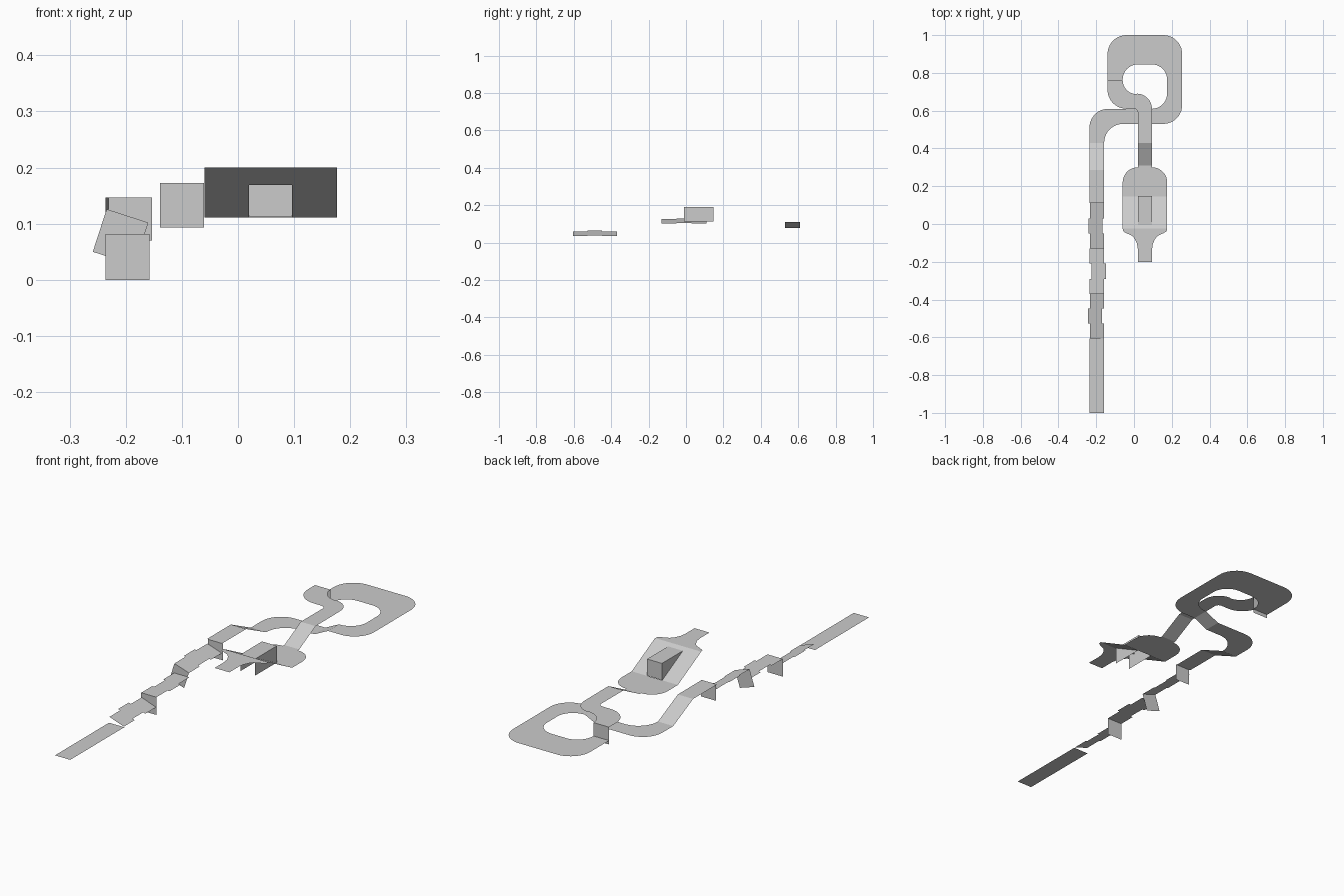
import bpy, bmesh, math
from math import sin, cos, radians

if "Cube" in bpy.data.objects:
    bpy.data.objects.remove(bpy.data.objects["Cube"])


def sheet(name, quads):
    """Thin open surface built from quads, welded together."""
    bm = bmesh.new()
    for q in quads:
        bm.faces.new([bm.verts.new(p) for p in q])
    bmesh.ops.remove_doubles(bm, verts=bm.verts, dist=1e-4)
    bmesh.ops.dissolve_degenerate(bm, edges=bm.edges, dist=1e-4)
    me = bpy.data.meshes.new(name)
    bm.to_mesh(me)
    bm.free()
    ob = bpy.data.objects.new(name, me)
    bpy.context.collection.objects.link(ob)
    return ob


def ribbon(name, pairs):
    """Road surface between matching left and right edge points."""
    return sheet(name, [(a[0], a[1], b[1], b[0]) for a, b in zip(pairs, pairs[1:])])


def turn(cl, rl, cr, rr, a0, a1, z, n=10):
    """Left/right edge pairs of a bend; each edge has its own arc centre."""
    out = []
    for i in range(n + 1):
        a = radians(a0 + (a1 - a0) * i / n)
        out.append(tuple((c[0] + r * cos(a), c[1] + r * sin(a), z)
                         for c, r in ((cl, rl), (cr, rr))))
    return out


def across(x0, x1, y, z):
    return ((x0, y, z), (x1, y, z))


# straight start lane
XL, XR, XC, HALF = -0.236, -0.158, -0.197, 0.039
ribbon("start_lane", [across(XL, XR, -1, 0.033), across(XL, XR, -0.605, 0.033)])


# stepped lanes: three sections each, middle one shifted sideways
def step_lane(name, y0, y1, z, tilt, shift):
    t = radians(tilt)
    quads = []
    for i in range(3):
        s = shift if i == 1 else 0
        ya, yb = (y0 + (y1 - y0) * k / 3 for k in (i, i + 1))
        l, r = ((XC + d * cos(t), z - d * sin(t)) for d in (s - HALF, s + HALF))
        quads.append(((l[0], ya, l[1]), (r[0], ya, r[1]), (r[0], yb, r[1]), (l[0], yb, l[1])))
    sheet(name, quads)


def step_wall(name, y, z, tilt=0, xc=XC, h=0.08):
    t = radians(tilt)
    p = [(xc + d * cos(t) - k * sin(t), y, z - d * sin(t) - k * cos(t))
         for d, k in ((-HALF, h), (HALF, h), (HALF, 0), (-HALF, 0))]
    sheet(name, [p])


step_lane("step_lane_low", -0.605, -0.37, 0.048, 19, -0.011)
step_lane("step_lane_mid", -0.37, -0.13, 0.082, 0, 0.011)
step_lane("step_lane_high", -0.13, 0.11, 0.114, 18, -0.008)
step_wall("step_wall_low", -0.37, 0.082, h=0.082)
step_wall("step_wall_mid", -0.13, 0.114, 18)
step_wall("step_wall_high", 0.11, 0.147, xc=-0.192, h=0.077)

# descending lane, bend and rise into the loop
ribbon("descending_bend",
       [across(XL, XR, 0.11, 0.147), across(XL, XR, 0.285, 0.147), across(XL, XR, 0.43, 0.077)]
       + turn((-0.136, 0.51), 0.1, (-0.058, 0.43), 0.1, 180, 90, 0.077)
       + [((0.02, 0.61, 0.077), (0.02, 0.53, 0.077)),
          ((0.09, 0.61, 0.111), (0.09, 0.53, 0.111))])

# lower loop
Z1 = 0.111
ribbon("lower_loop",
       [((0.09, 0.61, Z1), (0.09, 0.53, Z1))]
       + turn((0.095, 0.69), 0.08, (0.155, 0.63), 0.1, -90, 0, Z1)
       + turn((0.095, 0.765), 0.08, (0.155, 0.9), 0.1, 0, 90, Z1)
       + turn((0.02, 0.765), 0.08, (-0.04, 0.9), 0.1, 90, 180, Z1)
       + [((-0.06, 0.762, Z1), (-0.14, 0.762, Z1))])
step_wall("loop_step_wall", 0.762, 0.173, xc=-0.1)

# upper s-bend and ramp down to the final plate
Z2 = 0.173
ribbon("upper_s_bend",
       [((-0.06, 0.762, Z2), (-0.14, 0.762, Z2))]
       + turn((0.015, 0.762), 0.075, (-0.04, 0.71), 0.1, 180, 270, Z2)
       + turn((0.015, 0.61), 0.08, (0, 0.59), 0.02, 90, 0, Z2)
       + [((0.096, y, z), (0.02, y, z)) for y, z in ((0.43, Z2), (0.31, Z1), (0.3, Z1))])

# final plate: rounded shoulders, ramp with an opening, narrow exit lane
CX, IN, OUT = 0.058, 0.038, 0.118
rows = [(0.22 + 0.08 * cos(radians(a)), IN + 0.08 * sin(radians(a)), Z1)
        for a in range(0, 91, 10)]
ramp_top, ramp_bot = (-0.025, 0.2), (0.145, Z1)
cut_y = 0.035
cut_z = Z1 + (0.2 - Z1) * (0.145 - cut_y) / 0.17
rows += [(0.145, OUT, Z1), (cut_y, OUT, cut_z), (-0.025, OUT, 0.2)]
rows += [(y, w, 0.2) for y, w in ((-0.04, 0.114), (-0.05, 0.095), (-0.062, 0.068),
                                  (-0.08, 0.053), (-0.105, 0.042), (-0.13, IN), (-0.2, IN))]
quads = []
for a, b in zip(rows, rows[1:]):
    cols = [[(CX + d, r[0], r[2]) for d in (r[1], IN, -IN, -r[1])] for r in (a, b)]
    for k in range(3):
        if k == 1 and a[0] == 0.145:
            continue                      # opening under the box
        if k != 1 and a[1] == IN and b[1] == IN:
            continue
        quads.append((cols[0][k], cols[0][k + 1], cols[1][k + 1], cols[1][k]))
sheet("final_plate", quads)

# open box over the ramp
x0, x1, y0, y1, zb, zt = CX - IN, CX + IN, -0.012, 0.147, 0.113, 0.19
sheet("ramp_box", [
    ((x0, y0, zt), (x1, y0, zt), (x1, y1, zt), (x0, y1, zt)),
    ((x1, y1, zb), (x0, y1, zb), (x0, y1, zt), (x1, y1, zt)),
    ((x1, y0, zb), (x1, y1, zb), (x1, y1, zt), (x1, y0, zt)),
    ((x0, y1, zb), (x0, y0, zb), (x0, y0, zt), (x0, y1, zt))])
